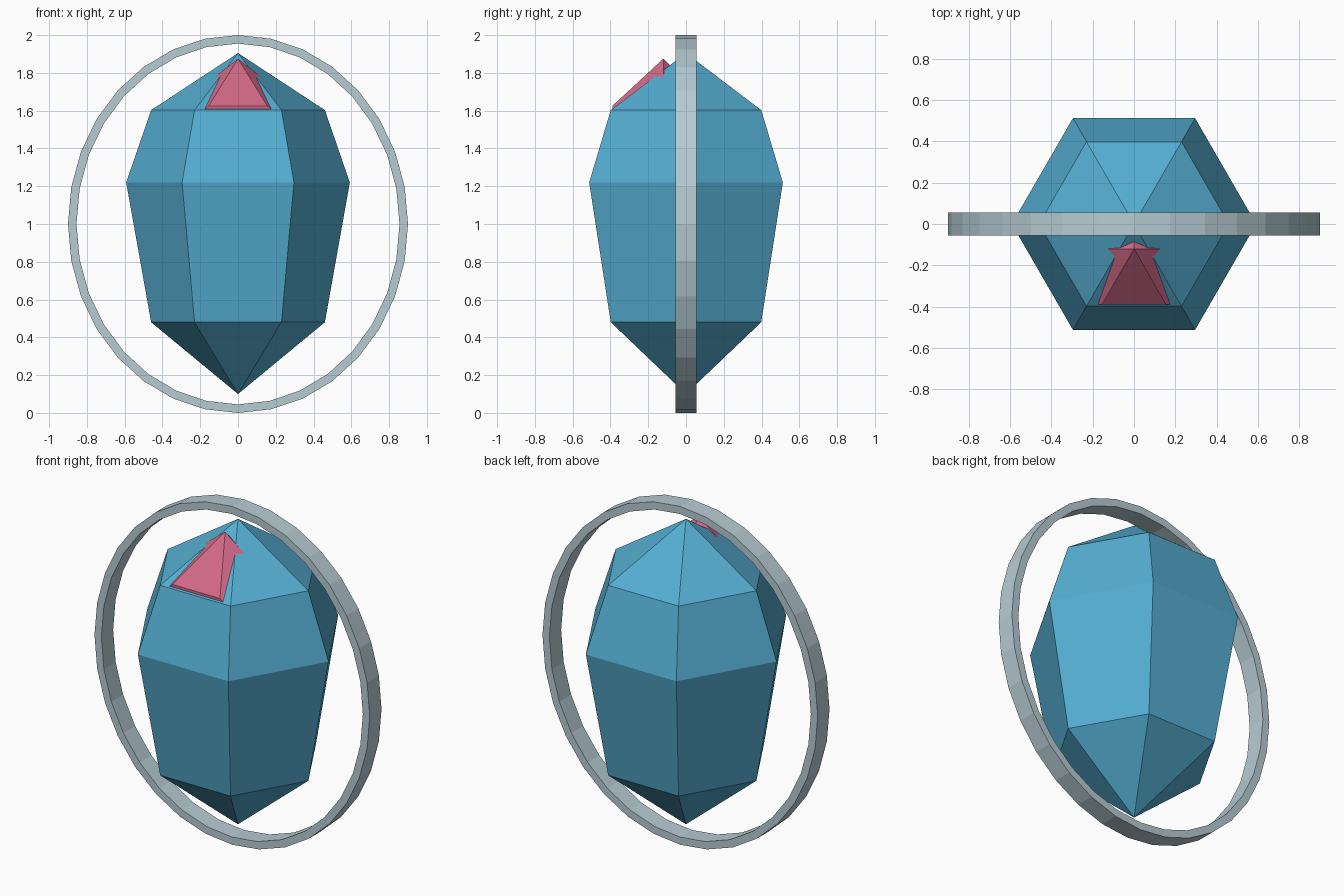
import bpy, bmesh, math
from mathutils import Vector

cube = bpy.data.objects.get("Cube")
if cube:
    bpy.data.objects.remove(cube, do_unlink=True)


def material(name, rgb):
    mat = bpy.data.materials.new(name)
    mat.use_nodes = True
    mat.diffuse_color = (*rgb, 1)
    mat.node_tree.nodes["Principled BSDF"].inputs["Base Color"].default_value = (*rgb, 1)
    return mat


def finish(name, bm, mat):
    bmesh.ops.recalc_face_normals(bm, faces=bm.faces)
    mesh = bpy.data.meshes.new(name)
    bm.to_mesh(mesh)
    bm.free()
    mesh.materials.append(mat)
    obj = bpy.data.objects.new(name, mesh)
    bpy.context.collection.objects.link(obj)
    return obj


def loop(bm, n, rx, ry, place):
    """Ring of n vertices on an ellipse, positioned by place(u, v)."""
    return [bm.verts.new(place(rx * math.cos(2 * math.pi * i / n),
                               ry * math.sin(2 * math.pi * i / n))) for i in range(n)]


def bridge(bm, a, b):
    n = len(a)
    for i in range(n):
        j = (i + 1) % n
        bm.faces.new((a[i], a[j], b[j], b[i]))


blue = material("crystal blue", (0.09, 0.42, 0.64))
pink = material("shard pink", (0.64, 0.14, 0.24))
steel = material("ring grey", (0.47, 0.60, 0.65))

# Six-sided crystal body, pointed at both ends
bm = bmesh.new()
levels = [loop(bm, 6, r, r, lambda u, v, z=z: (u, v, z))
          for r, z in ((0.46, 0.48), (0.592, 1.22), (0.46, 1.603))]
for low, high in zip(levels, levels[1:]):
    bridge(bm, low, high)
for rim, z in ((levels[0], 0.10), (levels[-1], 1.905)):
    tip = bm.verts.new((0, 0, z))
    for i in range(6):
        bm.faces.new((rim[i], rim[(i + 1) % 6], tip))
finish("crystal_body", bm, blue)

# Upright oval ring around the crystal
bm = bmesh.new()
section = ((0, -0.055), (0, 0.055), (0.045, 0.055), (0.045, -0.055))
loops = [loop(bm, 32, 0.9 - inset, 1.0 - inset, lambda u, v, y=y: (u, y, 1 + v))
         for inset, y in section]
for i in range(4):
    bridge(bm, loops[i], loops[(i + 1) % 4])
finish("oval_ring", bm, steel)

# Faceted shard half buried in the upper front face
apex = Vector((0, -0.12, 1.875))
corner = Vector((0.155, -0.39, 1.625))
slope = Vector((1, 0, -0.78))
points = [apex, Vector((0, -0.02, 1.775)), Vector((0, -0.2, 1.56))]
for p in (corner, corner + 0.08 * slope, apex + 0.2 * slope):
    points += [p, Vector((-p.x, p.y, p.z))]
bm = bmesh.new()
for p in points:
    bm.verts.new(p)
bmesh.ops.convex_hull(bm, input=bm.verts)
bmesh.ops.dissolve_limit(bm, angle_limit=math.radians(1), verts=bm.verts, edges=bm.edges)
finish("front_shard", bm, pink)
